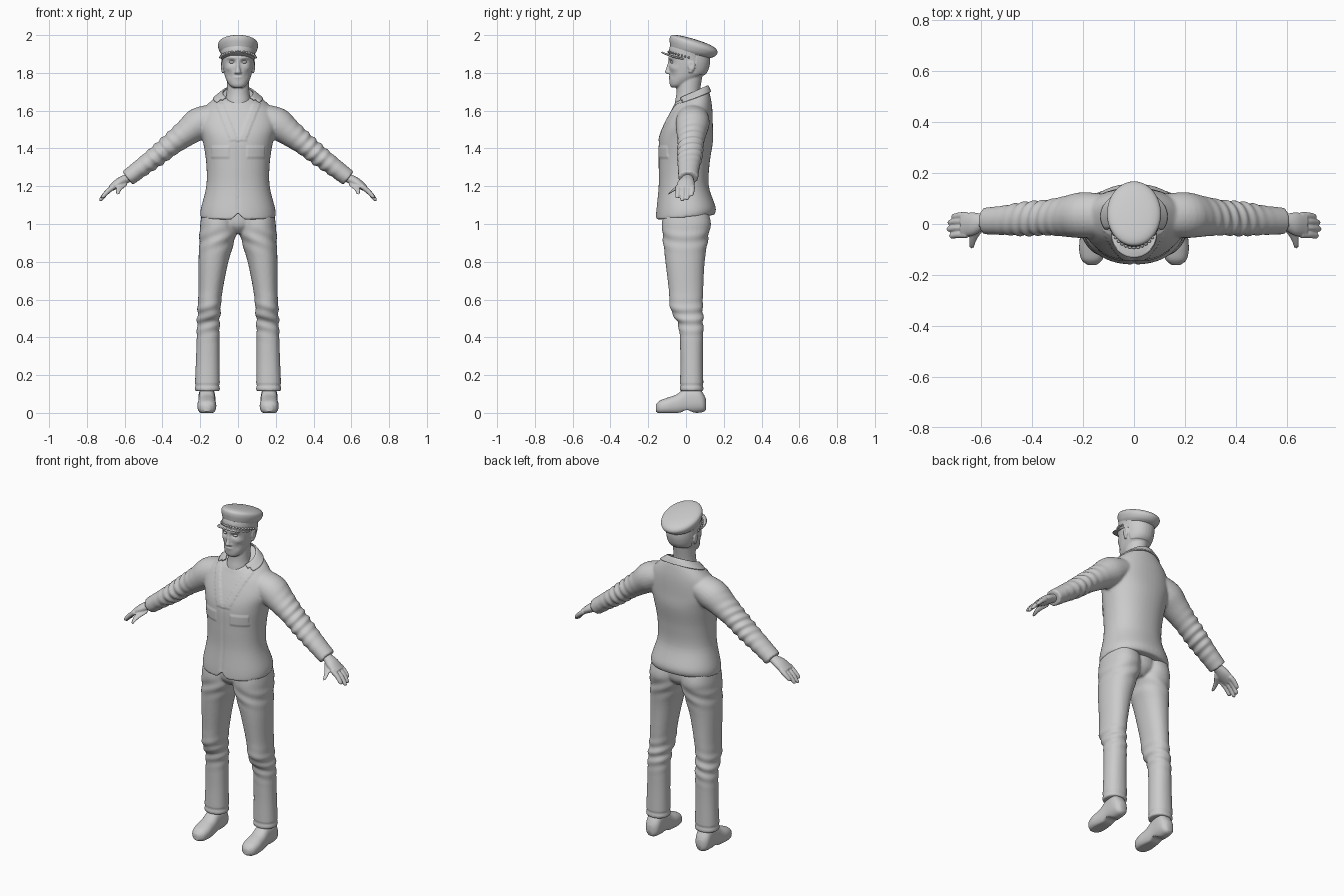
import bpy, bmesh, math
from math import sin, cos, pi, exp
from mathutils import Vector, Matrix

cube = bpy.data.objects.get("Cube")
if cube:
    bpy.data.objects.remove(cube)

clay = bpy.data.materials.new("plain grey")
clay.use_nodes = True
GREY = (0.6, 0.6, 0.6, 1)
clay.diffuse_color = GREY
clay.node_tree.nodes["Principled BSDF"].inputs["Base Color"].default_value = GREY


def smooth_path(rows, steps=5):
    """Catmull-Rom through rows of numbers."""
    out = []
    for i in range(len(rows) - 1):
        a, b = rows[max(i - 1, 0)], rows[i]
        c, d = rows[i + 1], rows[min(i + 2, len(rows) - 1)]
        for k in range(steps):
            t = k / steps
            out.append([q + t / 2 * (r - p + t * (2*p - 5*q + 4*r - s + t * (3*(q - r) + s - p)))
                        for p, q, r, s in zip(a, b, c, d)])
    return out + [list(rows[-1])]


def loft(bm, rings, power=2.0, n=32, caps=True):
    """Rings are (centre, u axis, v axis); joins them into a closed skin."""
    def sup(c):
        return math.copysign(abs(c) ** (2 / power), c)
    loops = []
    for c, u, v in rings:
        loops.append([bm.verts.new(c + u * sup(cos(2*pi*i/n)) + v * sup(sin(2*pi*i/n)))
                      for i in range(n)])
    for a, b in zip(loops, loops[1:]):
        for i in range(n):
            bm.faces.new((a[i], a[(i+1) % n], b[(i+1) % n], b[i]))
    if caps:
        bm.faces.new(loops[0])
        bm.faces.new(loops[-1])


def upright(bm, rows, power=2.0, side=1, **kw):
    """Rows: z, x, y, half width, half depth, tilt."""
    loft(bm, [(Vector((side*x, y, z)), Vector((rx, 0, 0)), Vector((0, ry, ry*t)))
              for z, x, y, rx, ry, t in smooth_path(rows)], power, **kw)


def limb(bm, rows, side=1, n=24):
    """Rows: x, y, z, half depth, half thickness; runs outward."""
    pts = smooth_path(rows)
    rings = []
    for i, (x, y, z, ry, rv) in enumerate(pts):
        p, q = pts[max(i-1, 0)], pts[min(i+1, len(pts)-1)]
        d = Vector((q[0]-p[0], 0, q[2]-p[2])).normalized()
        rings.append((Vector((side*x, y, z)), Vector((0, ry, 0)), Vector((-side*d.z*rv, 0, d.x*rv))))
    loft(bm, rings, n=n)


def ball(bm, loc, size):
    bmesh.ops.create_uvsphere(bm, u_segments=16, v_segments=10, radius=1,
                              matrix=Matrix.Translation(loc) @ Matrix.Diagonal((*size, 1)))


def finish(name, bm, voxel=0, relax=0, sculpt=None, angle=180):
    bmesh.ops.recalc_face_normals(bm, faces=bm.faces)
    me = bpy.data.meshes.new(name)
    bm.to_mesh(me)
    bm.free()
    ob = bpy.data.objects.new(name, me)
    bpy.context.collection.objects.link(ob)
    if voxel:
        m = ob.modifiers.new("blend", 'REMESH')
        m.mode, m.voxel_size = 'VOXEL', voxel
        s = ob.modifiers.new("relax", 'SMOOTH')
        s.factor, s.iterations = 0.5, relax
        dg = bpy.context.evaluated_depsgraph_get()
        baked = bpy.data.meshes.new_from_object(ob.evaluated_get(dg))
        ob.modifiers.clear()
        ob.data = baked
    if sculpt:
        moves = [sculpt(v.co.copy(), v.normal.copy()) for v in ob.data.vertices]
        for v, d in zip(ob.data.vertices, moves):
            v.co += d
    ob.data.materials.clear()
    ob.data.materials.append(clay)
    bpy.ops.object.select_all(action='DESELECT')
    ob.select_set(True)
    bpy.context.view_layer.objects.active = ob
    bpy.ops.object.shade_smooth_by_angle(angle=math.radians(angle))
    return ob


def bump(a, centre, width):
    return exp(-((a - centre) / width) ** 2)


# Jacket: torso and sleeves blended together
bm = bmesh.new()
upright(bm, [(1.035, 0, -.005, .198, .154, .08), (1.08, 0, 0, .197, .157, .05),
             (1.2, 0, -.012, .168, .133, 0), (1.32, 0, -.01, .168, .135, 0),
             (1.44, 0, 0, .186, .143, 0), (1.52, 0, .012, .205, .13, 0),
             (1.6, 0, .027, .185, .112, .1), (1.65, 0, .03, .14, .098, .3),
             (1.685, 0, .027, .085, .085, .5)], power=2.2, n=48)
for s in (1, -1):
    limb(bm, [(.1, .035, 1.58, .08, .06), (.2, .035, 1.535, .09, .085), (.27, .03, 1.485, .08, .072),
              (.347, .025, 1.427, .069, .06), (.43, .02, 1.36, .066, .054),
              (.52, .014, 1.292, .057, .048), (.585, .012, 1.242, .053, .045)], s)


def tailor(p, n):
    ax, d = abs(p.x), 0
    if n.y < -.3 and ax < .17:
        edge = .08 * (p.z - 1.44) / .2
        if 1.44 < p.z < 1.64 and edge < ax < edge + .04:
            d += .004                                   # lapels
        if .045 < ax < .14 and 1.35 < p.z < 1.41:
            d += .004                                   # pockets
        if p.z < 1.45:
            d -= .005 * bump(ax, 0, .006)               # front closure
    if ax > .25:
        d += .004 * sin((ax - p.z) * 95 + p.y * 25) * bump(ax, .41, .08)
    move = n * d
    if p.z < 1.075 and p.y < -.05 and ax < .035:
        move.z += .035 * (1 - ax / .035) * (1.075 - p.z) / .055   # hem notch
    return move


finish("jacket", bm, .0075, 3, tailor)

# Collar folded over the back of the neck
bm = bmesh.new()
upright(bm, [(1.695, 0, .027, .08, .083, .45), (1.692, 0, .028, .093, .092, .42),
             (1.664, 0, .03, .132, .104, .35)], n=48, caps=False)
bmesh.ops.delete(bm, geom=[f for f in bm.faces if f.calc_center_median().y < -.025], context='FACES')
ob = finish("collar", bm, angle=60)
ob.modifiers.new("cloth", 'SOLIDIFY').thickness = .008

# Trousers
bm = bmesh.new()
upright(bm, [(.95, 0, 0, .08, .07, 0), (.99, 0, 0, .12, .11, 0), (1.06, 0, 0, .13, .115, 0)])
for s in (1, -1):
    upright(bm, [(1.06, .1, 0, .09, .12, 0), (1.0, .105, .002, .095, .13, 0),
                 (.94, .107, -.002, .097, .122, 0), (.8, .13, -.005, .079, .104, 0),
                 (.65, .145, 0, .064, .091, 0), (.55, .153, .003, .061, .086, 0),
                 (.46, .157, .026, .06, .066, 0), (.3, .16, .03, .062, .06, 0),
                 (.15, .162, .03, .066, .062, 0), (.115, .162, .03, .066, .062, 0)], 2.2, s)


def creases(p, n):
    knee = .004 * sin(p.z * 105 + abs(p.x) * 30) * bump(p.z, .5, .07)
    hip = .003 * sin(p.z * 80 + abs(p.x) * 40) * bump(p.z, .92, .05)
    return n * (knee + hip - .004 * bump(p.z, .145, .006))


finish("trousers", bm, .0075, 2, creases)

for s, label in ((1, "left"), (-1, "right")):
    # Shoe, running from heel to toe
    bm = bmesh.new()
    rows = [(.105, .045, .02, .03), (.09, .055, .038, .05), (.06, .07, .045, .07),
            (0, .065, .044, .068), (-.05, .045, .047, .053), (-.1, .036, .05, .044),
            (-.14, .03, .041, .034), (-.16, .025, .018, .018)]
    loft(bm, [(Vector((s * .165, y, z)), Vector((rx, 0, 0)), Vector((0, 0, rz)))
              for y, z, rx, rz in smooth_path(rows)], 2.4)
    for v in bm.verts:
        v.co.z = max(v.co.z, .016 * bump(v.co.y, .005, .025))
    finish(label + "_shoe", bm, angle=50)

    # Hand: palm, four fingers and thumb
    bm = bmesh.new()
    limb(bm, [(.555, .01, 1.26, .026, .022), (.59, .008, 1.24, .031, .024),
              (.63, 0, 1.218, .045, .025), (.675, -.004, 1.188, .046, .016)], s)
    for y, reach in ((-.042, .04), (-.016, .05), (.01, .046), (.033, .032)):
        limb(bm, [(.655, y, 1.2, .014, .014), (.66 + reach * .7, y, 1.2 - reach * .65, .0135, .013),
                  (.675 + reach, y - .004, 1.198 - reach * 1.35, .011, .01),
                  (.678 + reach, y - .004, 1.194 - reach * 1.45, .005, .005)], s, 12)
    thumb = [(.605, -.015, 1.215, .022), (.625, -.045, 1.195, .018),
             (.634, -.07, 1.178, .014), (.636, -.09, 1.163, .01), (.636, -.095, 1.158, .004)]
    loft(bm, [(Vector((s*x, y, z)), Vector((r, 0, 0)), Vector((0, .5*r, .9*r)))
              for x, y, z, r in smooth_path(thumb)], n=12)
    finish(label + "_hand", bm, .004, 2)

# Head with neck, nose, ears and lips
bm = bmesh.new()
upright(bm, [(1.6, 0, .015, .075, .08, 0), (1.65, 0, .012, .068, .07, 0),
             (1.7, 0, .012, .06, .062, 0), (1.8, 0, .02, .06, .07, 0)])
upright(bm, [(1.722, 0, -.05, .026, .026, 0), (1.735, 0, -.04, .045, .045, 0),
             (1.765, 0, -.015, .063, .073, 0), (1.8, 0, .008, .074, .096, 0),
             (1.84, 0, .015, .081, .105, 0), (1.88, 0, .015, .084, .107, 0),
             (1.92, 0, .015, .082, .1, 0)], 2.2)
upright(bm, [(1.795, 0, -.088, .011, .008, 0), (1.802, 0, -.094, .016, .018, 0),
             (1.83, 0, -.089, .01, .014, 0), (1.868, 0, -.085, .009, .008, 0)], n=16)
ball(bm, (0, -.083, 1.776), (.024, .009, .0055))
ball(bm, (0, -.081, 1.765), (.02, .009, .0055))
ball(bm, (0, -.068, 1.739), (.022, .014, .014))
for s in (1, -1):
    ball(bm, (s * .084, .03, 1.838), (.009, .02, .03))
    ball(bm, (s * .081, .025, 1.812), (.007, .012, .014))
    ball(bm, (s * .013, -.09, 1.801), (.007, .01, .007))


def features(p, n):
    d = 0
    if p.y < -.04:
        ax = abs(p.x)
        d -= .012 * bump(ax, .032, .018) * bump(p.z, 1.857, .012)   # eye sockets
        d += .005 * bump(ax, .034, .025) * bump(p.z, 1.88, .008)    # brows
        d += .004 * bump(ax, .05, .018) * bump(p.z, 1.825, .015)    # cheekbones
        d -= .003 * bump(ax, .045, .015) * bump(p.z, 1.785, .02)
    elif p.y > .05 and 1.79 < p.z:
        d += .005                                                   # hair
    if abs(p.x) > .085:
        d -= .005 * bump(p.y, .026, .009) * bump(p.z, 1.842, .016)  # ear hollows
    return n * d


finish("head", bm, .0045, 2, features)
bm = bmesh.new()
for s in (1, -1):
    ball(bm, (s * .032, -.07, 1.857), (.015, .012, .008))
finish("eyes", bm)

# Peaked cap: band, wide crown, peak and cord
bm = bmesh.new()
T = -.28
upright(bm, [(1.868, 0, .012, .088, .102, T), (1.895, 0, .015, .09, .104, T),
             (1.912, 0, .022, .092, .106, T)], n=48)
finish("cap_band", bm, angle=50)
bm = bmesh.new()
upright(bm, [(1.906, 0, .022, .09, .104, T), (1.92, 0, .033, .1, .118, T),
             (1.943, 0, .04, .106, .127, T), (1.963, 0, .038, .1, .118, T),
             (1.976, 0, .033, .075, .088, T), (1.982, 0, .03, .035, .04, T),
             (1.983, 0, .03, .004, .004, T)], n=48)
finish("cap_crown", bm)
bm = bmesh.new()
upright(bm, [(1.886, 0, -.04, .086, .087, -.2), (1.89, 0, -.04, .091, .092, -.2),
             (1.895, 0, -.038, .088, .088, -.2)], n=48)
for v in bm.verts:
    v.co.z -= 1.6 * v.co.x ** 2
finish("cap_peak", bm, angle=50)
bm = bmesh.new()
for i in range(19):
    a = pi * (1 + i / 18)
    y = .014 + .107 * sin(a)
    ball(bm, (.092 * cos(a), y, 1.882 + T * (y - .012)), (.008, .005, .006))
finish("cap_cord", bm)
